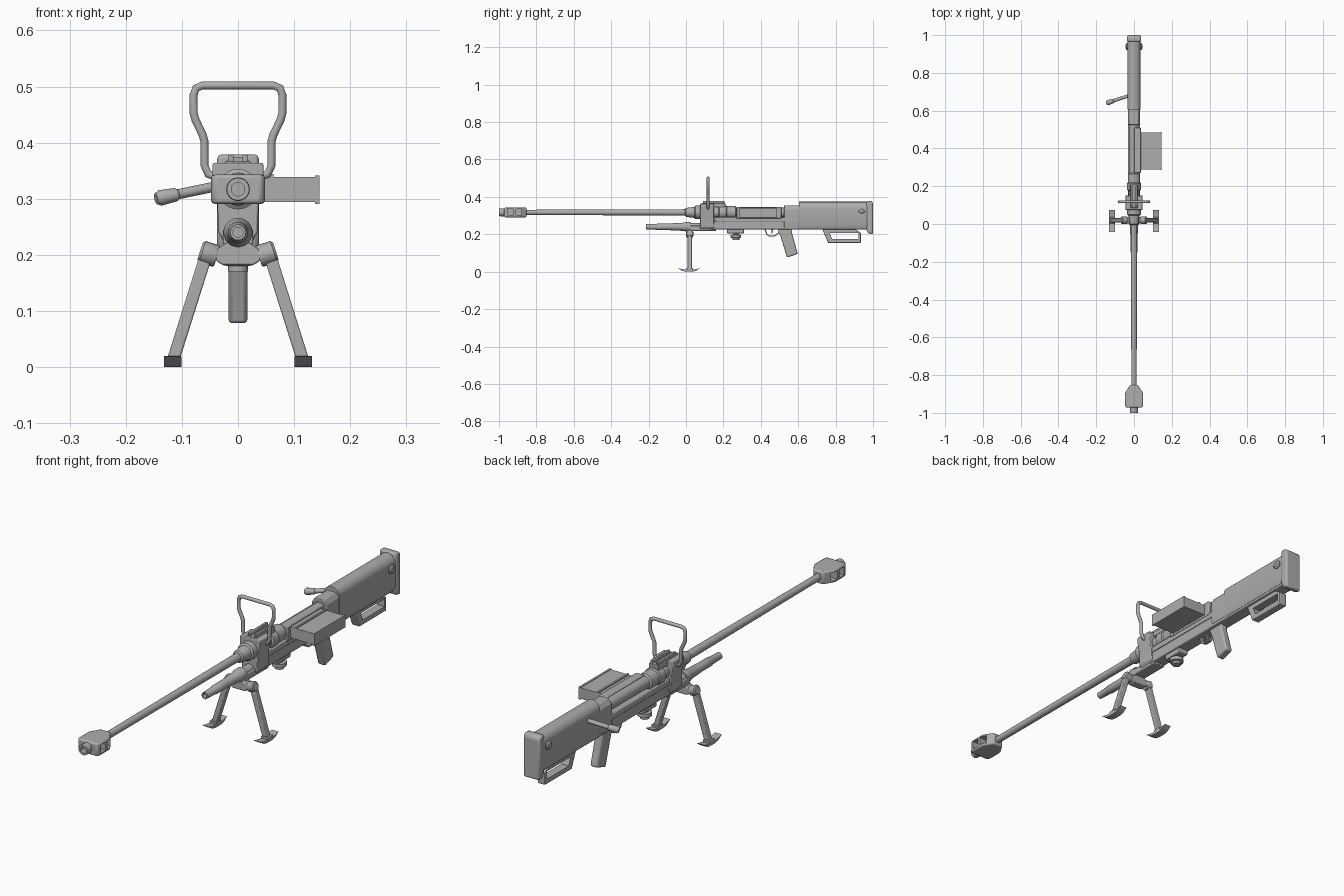
import bpy, bmesh, math
from mathutils import Vector

if "Cube" in bpy.data.objects:
    bpy.data.objects.remove(bpy.data.objects["Cube"], do_unlink=True)

metal = bpy.data.materials.new("grey metal")
metal.use_nodes = True
GREY = (0.42, 0.42, 0.42, 1)
metal.diffuse_color = GREY
metal.node_tree.nodes["Principled BSDF"].inputs["Base Color"].default_value = GREY
parts = []
BORE = 0.317


def finish(name, bm, bevel=0.0):
    bmesh.ops.recalc_face_normals(bm, faces=bm.faces)
    mesh = bpy.data.meshes.new(name)
    bm.to_mesh(mesh)
    bm.free()
    mesh.materials.append(metal)
    obj = bpy.data.objects.new(name, mesh)
    bpy.context.collection.objects.link(obj)
    if bevel:
        mod = obj.modifiers.new("edges", "BEVEL")
        mod.width, mod.segments, mod.limit_method = bevel, 2, "ANGLE"
    parts.append(obj)
    return obj


def prism(name, outline, axis, lo, hi, bevel=0.0):
    """Extrude a 2D outline along x, y or z."""
    place = {"x": lambda p, d: (d, p[0], p[1]),
             "y": lambda p, d: (p[0], d, p[1]),
             "z": lambda p, d: (p[0], p[1], d)}[axis]
    bm = bmesh.new()
    a, b = [[bm.verts.new(place(p, d)) for p in outline] for d in (lo, hi)]
    bm.faces.new(a)
    bm.faces.new(b)
    for i in range(len(a)):
        j = (i + 1) % len(a)
        bm.faces.new((a[i], a[j], b[j], b[i]))
    return finish(name, bm, bevel)


def box(name, x, y, z, bevel=0.0):
    outline = [(x[0], y[0]), (x[1], y[0]), (x[1], y[1]), (x[0], y[1])]
    return prism(name, outline, "z", z[0], z[1], bevel)


def lathe(name, origin, direction, profile, sides=24):
    """Turn a profile of (distance, radius) about a line."""
    turn = Vector(direction).to_track_quat("Z", "Y")
    bm = bmesh.new()
    rings = []
    for t, r in profile:
        ring = []
        for k in range(sides):
            a = math.tau * k / sides
            ring.append(bm.verts.new(Vector(origin) + turn @ Vector((r * math.cos(a), r * math.sin(a), t))))
        rings.append(ring)
    for a, b in zip(rings, rings[1:]):
        for k in range(sides):
            j = (k + 1) % sides
            bm.faces.new((a[k], a[j], b[j], b[k]))
    bm.faces.new(rings[0])
    bm.faces.new(rings[-1])
    return finish(name, bm)


def along_y(name, z, profile):
    return lathe(name, (0, 0, z), (0, 1, 0), profile)


def cut(target, cutter):
    mod = target.modifiers.new("opening", "BOOLEAN")
    mod.operation, mod.object, mod.solver = "DIFFERENCE", cutter, "EXACT"
    cutter.hide_render = True
    cutter.hide_set(True)
    cutter.display_type = "WIRE"
    parts.remove(cutter)


def mirrored(pts):
    return pts + [(-x, z) for x, z in reversed(pts)]


# Muzzle brake with side ports and a hollow tip
brake = prism("muzzle_brake", mirrored([(0.043, -0.972), (0.048, -0.96), (0.048, -0.895), (0.022, -0.853)]),
              "z", 0.291, 0.343, 0.006)
for y0, y1 in ((-0.952, -0.923), (-0.91, -0.88)):
    for s in (-1, 1):
        x = sorted((s * 0.018, s * 0.08))
        cut(brake, box("port_cutter", x, (y0, y1), (0.3, 0.334)))
along_y("muzzle_tip", BORE, [(-0.93, 0.012), (-1, 0.012), (-1, 0.02), (-0.985, 0.021), (-0.96, 0.021)])

# Barrel, its collar and the upper receiver tube
along_y("barrel", BORE, [(-0.87, 0.014), (-0.5, 0.015), (0.02, 0.017)])
along_y("barrel_collar", BORE, [(-0.005, 0.018), (0, 0.024), (0.045, 0.029), (0.05, 0.036), (0.075, 0.036)])
along_y("receiver_tube", BORE, [(0.06, 0.03), (0.175, 0.03), (0.18, 0.037), (0.215, 0.037), (0.22, 0.033),
                                (0.265, 0.033), (0.27, 0.025), (0.62, 0.025)])

# Front clamp around the barrel
prism("barrel_clamp", mirrored([(0.025, 0.364), (0.045, 0.364), (0.046, 0.34), (0.037, 0.305),
                                (0.035, 0.24), (0.022, 0.222)]), "y", 0.075, 0.15, 0.003)

# Sight rail with two raised edges and cross ridges
box("rail_base", (-0.022, 0.022), (0.085, 0.21), (0.345, 0.366), 0.002)
for s in (-1, 1):
    x = sorted((s * 0.008, s * 0.018))
    box("rail_edge", x, (0.09, 0.205), (0.362, 0.378), 0.002)

# Carrying handle bent from tube
half = [(0.042, 0.34), (0.053, 0.344), (0.06, 0.36), (0.06, 0.403), (0.063, 0.414), (0.076, 0.441),
        (0.079, 0.452), (0.079, 0.485), (0.075, 0.497), (0.063, 0.502)]
curve = bpy.data.curves.new("carry_handle", "CURVE")
curve.dimensions = "3D"
curve.bevel_depth, curve.bevel_resolution, curve.use_fill_caps = 0.0075, 3, True
spline = curve.splines.new("POLY")
route = mirrored(half)
spline.points.add(len(route) - 1)
for point, (x, z) in zip(spline.points, route):
    point.co = (x, 0.118, z, 1)
    
spline.use_smooth = True
curve.materials.append(metal)
bpy.context.collection.objects.link(bpy.data.objects.new("carry_handle", curve))

# Gas tube under the barrel
along_y("lower_tube", 0.24, [(-0.19, 0.009), (-0.215, 0.009), (-0.215, 0.014), (-0.155, 0.016), (-0.15, 0.018),
                             (-0.09, 0.018), (-0.01, 0.022), (0, 0.026), (0.025, 0.026), (0.025, 0.02), (0.16, 0.02)])

# Lower receiver running back under the stock
box("lower_front", (-0.027, 0.027), (0.015, 0.16), (0.218, 0.246), 0.003)
prism("lower_receiver", [(0.13, 0.225), (0.97, 0.225), (0.97, 0.288), (0.13, 0.288)], "x", -0.029, 0.029, 0.004)
box("receiver_rails", (-0.033, 0.033), (0.15, 0.62), (0.268, 0.292), 0.003)
prism("rear_receiver", mirrored([(0.03, 0.235), (0.033, 0.25), (0.033, 0.335), (0.02, 0.354)]),
      "y", 0.525, 0.62, 0.002)

# Side magazine and its housing
box("magazine_housing", (0, 0.036), (0.27, 0.51), (0.285, 0.347), 0.003)
box("magazine", (0.03, 0.14), (0.288, 0.484), (0.294, 0.339))
box("magazine_end", (0.137, 0.145), (0.286, 0.486), (0.291, 0.341))
box("magazine_rib", (0.055, 0.063), (0.288, 0.484), (0.335, 0.344))

# Stock with a rounded top, butt pad and side bolts
arch = [(0.035 * math.cos(a), 0.339 + 0.035 * math.sin(a))
        for a in [math.pi * k / 16 for k in range(17)]]
prism("stock", [(0.03, 0.232), (0.035, 0.245)] + arch + [(-0.035, 0.245), (-0.03, 0.232)], "y", 0.605, 0.975)
pad = [(0.965, 0.225), (0.972, 0.206), (1, 0.2), (1, 0.368), (0.99, 0.379), (0.965, 0.379)]
prism("butt_pad", pad, "x", -0.037, 0.037, 0.012)
for s in (-1, 1):
    lathe("stock_bolt", (s * 0.03, 0.94, 0.325), (s, 0, 0), [(0, 0.018), (0.009, 0.018), (0.014, 0.011)], 16)

# Rear hand rest with an open middle
rest = prism("rear_hand_rest", [(0.728, 0.23), (0.76, 0.154), (0.935, 0.154), (0.935, 0.208), (0.9, 0.23)],
             "x", -0.017, 0.017, 0.003)
cut(rest, prism("rest_cutter", [(0.768, 0.206), (0.782, 0.174), (0.922, 0.174), (0.922, 0.206)], "x", -0.05, 0.05))

# Pistol grip
prism("pistol_grip", [(0.488, 0.228), (0.565, 0.228), (0.567, 0.205), (0.598, 0.095), (0.54, 0.076), (0.505, 0.19)],
      "x", -0.017, 0.017, 0.007)

# Trigger and guard
guard = [(0.418, 0.228), (0.43, 0.196), (0.445, 0.188), (0.475, 0.188), (0.505, 0.21), (0.505, 0.228)]
guard_obj = prism("trigger_guard", guard, "x", -0.008, 0.008)
cut(guard_obj, prism("guard_cutter", [(0.424, 0.235), (0.434, 0.202), (0.446, 0.194), (0.473, 0.194),
                                      (0.496, 0.212), (0.496, 0.235)], "x", -0.03, 0.03))
prism("trigger", [(0.455, 0.23), (0.468, 0.23), (0.464, 0.21), (0.456, 0.2), (0.457, 0.212)], "x", -0.004, 0.004)

# Mounting knob beneath the receiver
box("mount_plate", (-0.022, 0.022), (0.22, 0.31), (0.205, 0.228), 0.003)
lathe("mount_knob", (0, 0.267, 0.21), (0, 0, -1), [(0, 0.014), (0.012, 0.014), (0.013, 0.028), (0.028, 0.028),
                                                    (0.03, 0.018), (0.04, 0.018)], 16)

# Bolt handle on the right side
root, tip = Vector((-0.025, 0.68, 0.325)), Vector((-0.146, 0.64, 0.3))
reach = (tip - root).length
lathe("bolt_handle", root, tip - root, [(0, 0.009), (reach - 0.042, 0.009), (reach - 0.038, 0.012),
                                        (reach - 0.008, 0.014), (reach, 0.01)], 16)

# Bipod
prism("bipod_yoke", mirrored([(0.015, 0.225), (0.04, 0.208), (0.04, 0.19), (0.028, 0.182)]),
      "y", 0.003, 0.037, 0.003)
for s in (-1, 1):
    lathe("bipod_hinge", (s * 0.037, 0.02, 0.197), (s, 0, 0.33), [(0, 0.018), (0.004, 0.02), (0.028, 0.02),
                                                              (0.032, 0.016)], 20)
    leg = [(s * x, z) for x, z in ((0.045, 0.2), (0.066, 0.207), (0.126, 0.016), (0.103, 0.016))]
    prism("bipod_leg", leg, "y", 0.008, 0.032, 0.003)
    x = sorted((s * 0.101, s * 0.132))
    sole = [(-0.043, 0.019), (-0.02, 0.004), (0, 0), (0.035, 0), (0.053, 0.004), (0.073, 0.019),
            (0.05, 0.013), (0.035, 0.011), (0, 0.011), (-0.017, 0.013)]
    prism("bipod_foot", sole, "x", x[0], x[1])
    box("bipod_ankle", x, (0.003, 0.037), (0.008, 0.02), 0.002)

# Smooth round surfaces, keep hard edges
bpy.ops.object.select_all(action="DESELECT")
for obj in parts:
    obj.select_set(True)
bpy.context.view_layer.objects.active = parts[0]
bpy.ops.object.shade_smooth_by_angle(angle=math.radians(30))
